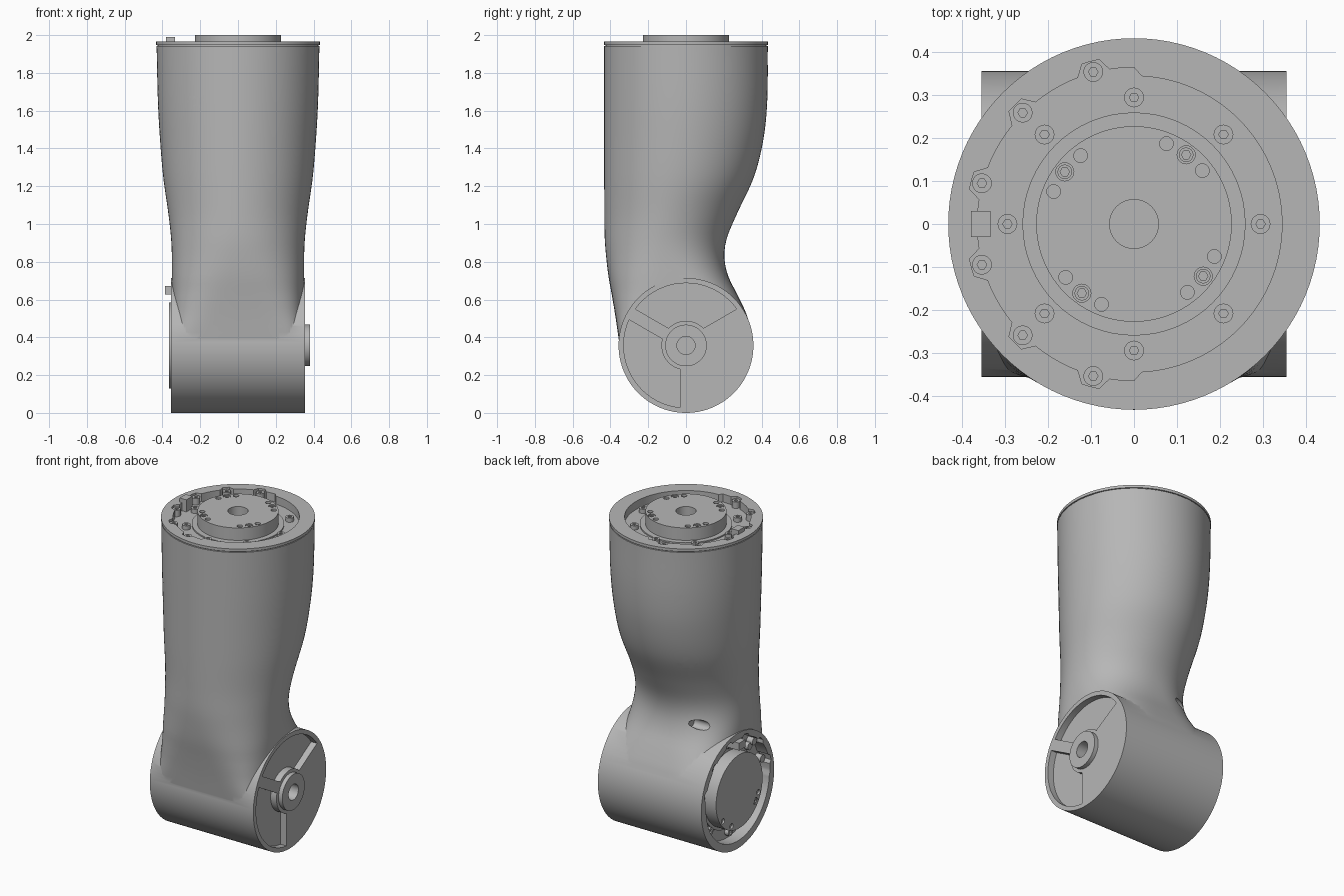
import bpy, bmesh
from math import sin, cos, pi, radians, asin, copysign
from mathutils import Matrix

if "Cube" in bpy.data.objects:
    bpy.data.objects.remove(bpy.data.objects["Cube"])

grey = bpy.data.materials.new("machined grey")
grey.use_nodes = True
grey.diffuse_color = (0.47, 0.47, 0.47, 1)
grey.node_tree.nodes["Principled BSDF"].inputs["Base Color"].default_value = grey.diffuse_color

# Working frames: top flange, -x side flange, +x hub face
AXIS_Z = 0.357
TOP = Matrix.Identity(4)
SIDE = Matrix(((0, 0, -1, 0), (0, -1, 0, 0), (-1, 0, 0, AXIS_Z), (0, 0, 0, 1)))
HUB = Matrix(((0, 0, 1, 0), (1, 0, 0, 0), (0, 1, 0, AXIS_Z), (0, 0, 0, 1)))


def polar(r, deg):
    return r * cos(radians(deg)), r * sin(radians(deg))


def circle(r, n=64, centre=(0, 0)):
    return [(centre[0] + r * cos(2 * pi * i / n), centre[1] + r * sin(2 * pi * i / n)) for i in range(n)]


def finish(name, bm):
    bmesh.ops.recalc_face_normals(bm, faces=bm.faces)
    mesh = bpy.data.meshes.new(name)
    bm.to_mesh(mesh)
    bm.free()
    mesh.materials.append(grey)
    ob = bpy.data.objects.new(name, mesh)
    bpy.context.collection.objects.link(ob)
    return ob


def prisms(name, solids, frame):
    """One object holding an extruded solid for each (outline, low, high)."""
    bm = bmesh.new()
    for outline, low, high in solids:
        base = bm.faces.new([bm.verts.new((x, y, low)) for x, y in outline])
        ext = bmesh.ops.extrude_face_region(bm, geom=[base], use_keep_orig=True)
        for v in ext["geom"]:
            if isinstance(v, bmesh.types.BMVert):
                v.co.z = high
    bm.transform(frame)
    return finish(name, bm)


def activate(ob):
    bpy.ops.object.select_all(action='DESELECT')
    ob.select_set(True)
    bpy.context.view_layer.objects.active = ob


def combine(ob, tool, operation='DIFFERENCE'):
    mod = ob.modifiers.new("bool", 'BOOLEAN')
    mod.operation, mod.object, mod.solver = operation, tool, 'EXACT'
    activate(ob)
    bpy.ops.object.modifier_apply(modifier=mod.name)
    bpy.data.objects.remove(tool)


def smooth(ob):
    activate(ob)
    bpy.ops.object.shade_smooth_by_angle(angle=radians(32))


# Arm shell sections: height, front y, back y, half width, squareness
KEYS = [(.36, -.352, .350, .345, 9), (.50, -.372, .328, .347, 5),
        (.62, -.392, .275, .349, 3.4), (.72, -.410, .225, .35, 2.7),
        (.82, -.422, .203, .35, 2.3), (.92, -.430, .215, .354, 2.1),
        (1.05, -.432, .268, .368, 2), (1.25, -.433, .36, .396, 2),
        (1.45, -.433, .41, .413, 2), (1.65, -.433, .43, .424, 2),
        (1.943, -.433, .433, .431, 2)]


def slope(i, c):
    a, b = KEYS[max(i - 1, 0)], KEYS[min(i + 1, len(KEYS) - 1)]
    return (b[c] - a[c]) / (b[0] - a[0])


def section(z):
    i = max(k for k in range(len(KEYS) - 1) if KEYS[k][0] <= z)
    p, q = KEYS[i], KEYS[i + 1]
    h = q[0] - p[0]
    t = (z - p[0]) / h
    s = t * t * (3 - 2 * t)
    return [p[c] + (q[c] - p[c]) * s + h * t * (1 - t) * ((1 - t) * slope(i, c) - t * slope(i + 1, c))
            for c in range(1, 5)]


def surface_y(x, z, side):
    front, back, half, n = section(z)
    return (front + back) / 2 + side * (back - front) / 2 * (1 - abs(x / half) ** n) ** (1 / n)


def shell():
    bm, loops, count = bmesh.new(), [], 96
    low, high = KEYS[0][0], KEYS[-1][0]
    steps = 48
    rings = [(low + (high - low) * i / steps, None) for i in range(steps + 1)]
    rings += [(1.943, .425), (1.948, .425), (1.948, .433), (1.965, .433)]  # seam and lid
    for z, radius in rings:
        front, back, half, n = section(z) if radius is None else (-radius, radius, radius, 2)
        loop = []
        for k in range(count):
            c, s = cos(2 * pi * k / count), sin(2 * pi * k / count)
            x = half * copysign(abs(c) ** (2 / n), c)
            y = (front + back) / 2 + (back - front) / 2 * copysign(abs(s) ** (2 / n), s)
            loop.append(bm.verts.new((x, y, z)))
        loops.append(loop)
    for a, b in zip(loops, loops[1:]):
        for k in range(count):
            j = (k + 1) % count
            bm.faces.new((a[k], a[j], b[j], b[k]))
    bm.faces.new(loops[0])
    bm.faces.new(loops[-1])
    return finish("arm_body", bm)


body = shell()
combine(body, prisms("barrel", [(circle(.357, 128), -.355, .355)], HUB), 'UNION')

# Three pockets between the spokes of the hub face
def pocket(middle, inner=.13, outer=.33, spoke=.033):
    pts = []
    for r, way in ((outer, 1), (inner, -1)):
        reach = 60 - asin(spoke / r) * 180 / pi
        pts += [polar(r, middle + way * reach * (i / 10 - 1)) for i in range(21)]
    return pts


combine(body, prisms("pockets", [(pocket(a), .315, .5) for a in (90, 210, 330)], HUB))

# Oblique screw access bores on both flanks
bores = []
for side, x, z in [(s, x, z) for s in (-1, 1) for x, z in ((-.235, 1.65), (-.215, 1.21), (-.215, .71))]:
    if side > 0 and z < 1:
        z = .79
    bores.append((circle(.028, 24, (AXIS_Z - z, -surface_y(x, z, side))), .15, .6))
combine(body, prisms("bores", bores, SIDE))

OUTER = [s * a for s in (-1, 1) for a in (105, 135, 165)]


def recess_outline(small, large, bulge):
    pts = []
    for deg in range(-180, 180, 3):
        r = small if abs(deg) < 90 else large
        if min(abs(deg - a) for a in OUTER) <= 4:
            r = bulge
        pts.append(polar(r, deg))
    return pts


def flange(label, frame, floor, top, recess, inner_r, outer_r, plug_r, plug_top, bore):
    # Recess in the body
    combine(body, prisms("recess", [(recess_outline(*recess), floor, top + .1)], frame))
    # Output drum with centre bore, pin holes and countersunk screws
    drum = prisms(label + "_drum", [(circle(.228, 96), floor - .01, top)], frame)
    holes = [(circle(bore), floor - .05 if label == "side" else floor + .005, top + .1)]
    for quarter in range(4):
        a = 53 + 90 * quarter
        holes += [(circle(.016, 20, polar(.202, a + d)), top - .012, top + .1) for d in (-15, 15)]
        holes.append((circle(.021, 20, polar(.202, a)), top - .012, top + .1))
    combine(drum, prisms("holes", holes, frame))
    smooth(drum)
    # Raised seat ring around the drum
    step = prisms(label + "_seat_ring", [(circle(min(.26, inner_r - .024), 64), floor - .01, floor + .008)], frame)
    combine(step, prisms("clear", [(circle(.22, 64), floor - .1, floor + .1)], frame))
    smooth(step)
    # Socket head bolts
    spots = [(polar(inner_r, 45 * i), floor, .026) for i in range(8)]
    spots += [(polar(outer_r, a), floor, .04) for a in OUTER]
    spots += [(polar(.202, 53 + 90 * q), top - .018, .015) for q in range(4)]
    heads, sockets = [], []
    for i, (c, z, tall) in enumerate(spots):
        heads.append((circle(.023 if i < 14 else .017, 20, c), z - .005, z + tall))
        sockets.append((circle(.011, 6, c), z + tall - .012, z + tall + .02))
    bolts = prisms(label + "_bolts", heads, frame)
    combine(bolts, prisms("sockets", sockets, frame))
    smooth(bolts)
    # Locating plug
    box = [(-plug_r + u * .023, v * .03) for u, v in ((-1, -1), (1, -1), (1, 1), (-1, 1))]
    prisms(label + "_plug", [(box, floor - .01, plug_top)], frame)


flange("top", TOP, 1.915, 2.0, (.345, .365, .392), .295, .367, .357, 1.99, .057)
flange("side", SIDE, .28, .366, (.31, .318, .334), .27, .305, .293, .386, .052)

# Hub collar with a shallow inner recess
collar = prisms("hub_collar", [(circle(.11), .31, .381)], HUB)
combine(collar, prisms("hub_recess", [(circle(.097), .374, .5)], HUB))

# Cable bore right through the joint
for part in (body, collar):
    combine(part, prisms("bore", [(circle(.048), -.6, .6)], HUB))
    smooth(part)
